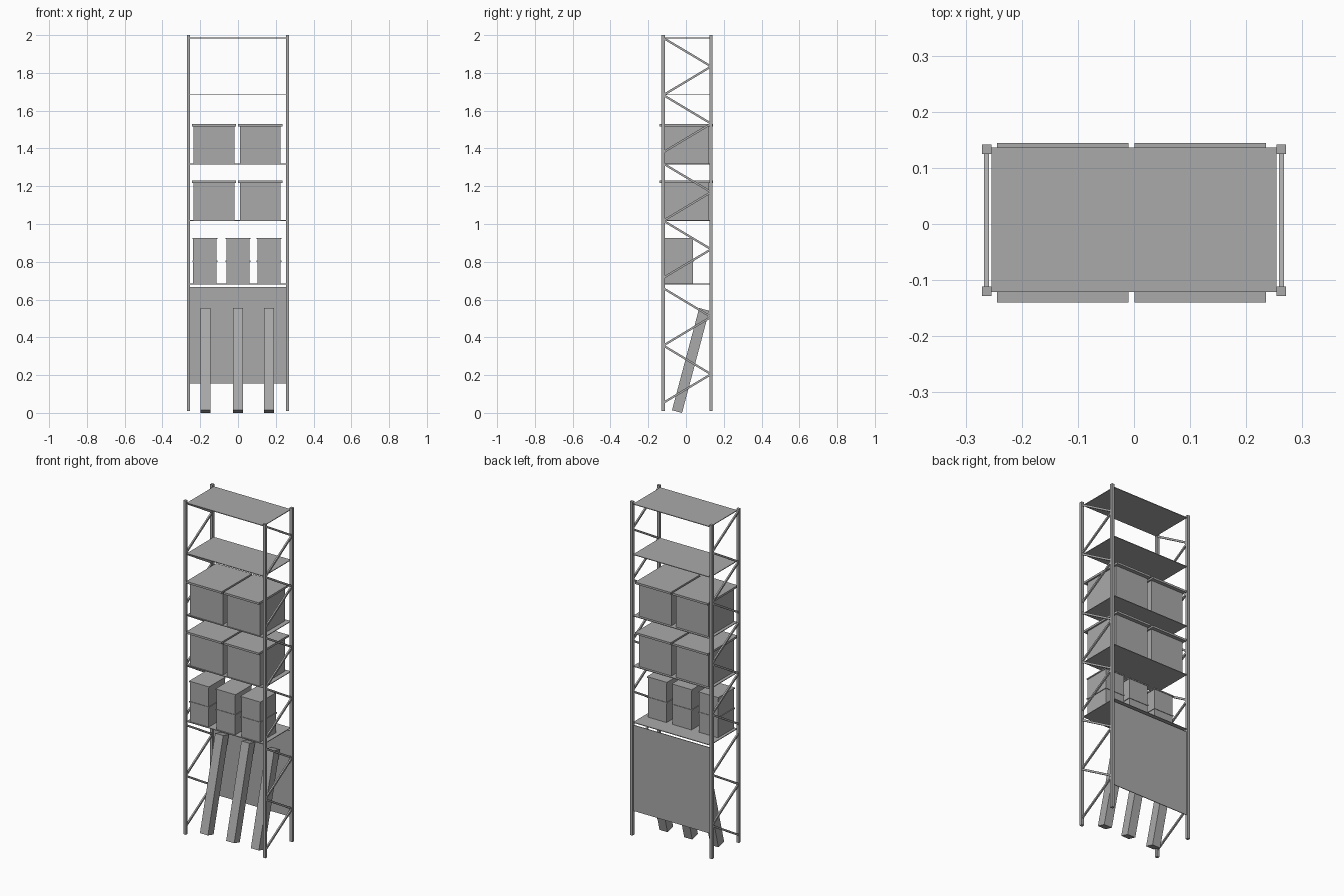
import bpy
import math
from mathutils import Vector

if "Cube" in bpy.data.objects:
    bpy.data.objects.remove(bpy.data.objects["Cube"], do_unlink=True)

# Single flat grey
grey = bpy.data.materials.new("plain grey")
grey.use_nodes = True
COLOUR = (0.4, 0.4, 0.4, 1)
grey.diffuse_color = COLOUR
grey.node_tree.nodes["Principled BSDF"].inputs["Base Color"].default_value = COLOUR


def block(name, low, high):
    """Box between two opposite corners."""
    low, high = Vector(low), Vector(high)
    bpy.ops.mesh.primitive_cube_add(size=1, location=(low + high) / 2)
    ob = bpy.context.object
    ob.name = name
    ob.scale = high - low
    ob.data.materials.append(grey)
    return ob


def bar(name, start, end, width, depth):
    """Square bar running from start to end in a plane of constant x."""
    start, end = Vector(start), Vector(end)
    run = end - start
    ob = block(name, (-width / 2, -depth / 2, -run.length / 2),
               (width / 2, depth / 2, run.length / 2))
    ob.location = (start + end) / 2
    ob.rotation_euler.x = -math.atan2(run.y, run.z)
    return ob


FRONT, BACK, SIDE = -0.12, 0.133, 0.2625

# Upright posts and zigzag bracing on both ends
zigzags = [(1.985, 1.38), (1.32, 0.715), (0.66, 0.053)]
for side, x in (("right", -SIDE), ("left", SIDE)):
    for place, y in (("front", FRONT), ("back", BACK)):
        block(f"{side}_{place}_post", (x - 0.0085, y - 0.0085, 0.01),
              (x + 0.0085, y + 0.0085, 2))
    for top, bottom in zigzags:
        step = (top - bottom) / 4
        for i in range(4):
            ends = (FRONT, BACK) if i % 2 == 0 else (BACK, FRONT)
            bar(f"{side}_brace", (x, ends[0], top - i * step),
                (x, ends[1], top - (i + 1) * step), 0.009, 0.011)

# Thin shelves and the back panel
for z in (0.685, 1.02, 1.32, 1.686, 1.987):
    block("shelf", (-0.254, -0.121, z - 0.004), (0.254, 0.136, z))
block("back_panel", (-0.254, 0.13, 0.155), (0.254, 0.134, 0.667))

# Large lidded boxes, two on each of two shelves
for z in (1.02, 1.32):
    for x in (-0.127, 0.118):
        block("large_box", (x - 0.108, -0.116, z), (x + 0.108, 0.122, z + 0.197))
        block("large_box_lid", (x - 0.117, -0.14, z + 0.197),
              (x + 0.117, 0.144, z + 0.209))

# Small boxes stacked in pairs
for x in (-0.175, 0, 0.164):
    for z in (0.685, 0.806):
        block("small_box", (x - 0.062, -0.115, z), (x + 0.062, 0.037, z + 0.114))
        block("small_box_lid", (x - 0.066, -0.118, z + 0.114),
              (x + 0.066, 0.04, z + 0.121))

# Beams leaning against the back panel
for x in (-0.173, 0, 0.163):
    bar("leaning_beam", (x, -0.0475, 0.007), (x, 0.0965, 0.548), 0.053, 0.055)
